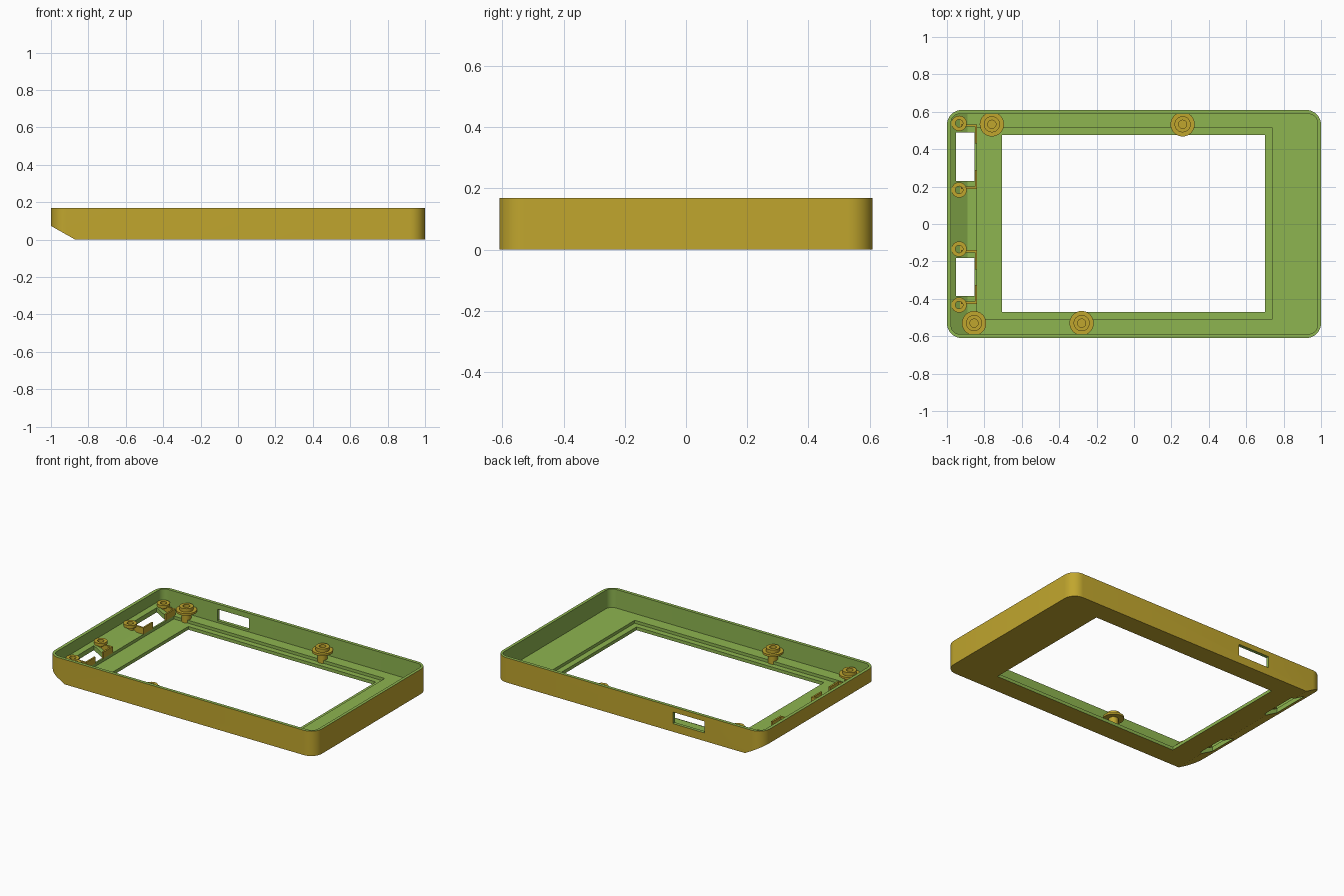
import bpy, bmesh, math
from mathutils import Vector

if "Cube" in bpy.data.objects:
    bpy.data.objects.remove(bpy.data.objects["Cube"])


def material(name, color):
    m = bpy.data.materials.new(name)
    m.diffuse_color = (*color, 1)
    m.use_nodes = True
    m.node_tree.nodes["Principled BSDF"].inputs["Base Color"].default_value = m.diffuse_color
    return m


MATS = [material("mustard yellow", (0.53, 0.38, 0.027)),
        material("leaf green", (0.27, 0.46, 0.08))]


def finish(name, bm):
    bmesh.ops.recalc_face_normals(bm, faces=bm.faces)
    me = bpy.data.meshes.new(name)
    bm.to_mesh(me)
    bm.free()
    for m in MATS:
        me.materials.append(m)
    ob = bpy.data.objects.new(name, me)
    bpy.context.collection.objects.link(ob)
    return ob


def select(ob):
    bpy.ops.object.select_all(action='DESELECT')
    ob.select_set(True)
    bpy.context.view_layer.objects.active = ob


def prism(name, x0, x1, y0, y1, z0, z1, r=0, mat=0, slope=None, top=None):
    """Rounded-rectangle block, optionally trimmed by a sloped plane."""
    bm = bmesh.new()
    pts = []
    for i, (sx, sy) in enumerate([(1, 1), (0, 1), (0, 0), (1, 0)]):
        cx = x1 - r if sx else x0 + r
        cy = y1 - r if sy else y0 + r
        steps = 10 if r else 0
        for k in range(steps + 1):
            a = math.pi / 2 * (i + k / max(steps, 1))
            pts.append((cx + r * math.cos(a), cy + r * math.sin(a), z0))
    f = bm.faces.new([bm.verts.new(p) for p in pts])
    ext = bmesh.ops.extrude_face_region(bm, geom=[f])
    bmesh.ops.translate(bm, vec=(0, 0, z1 - z0),
                        verts=[g for g in ext['geom'] if isinstance(g, bmesh.types.BMVert)])
    if slope:
        (ax, az), (bx, bz) = slope
        cut = bmesh.ops.bisect_plane(bm, geom=bm.verts[:] + bm.edges[:] + bm.faces[:],
                                     plane_co=(ax, 0, az),
                                     plane_no=Vector((bz - az, 0, ax - bx)).normalized(),
                                     clear_outer=True)
        edges = [e for e in bm.edges if e.is_boundary]
        bmesh.ops.holes_fill(bm, edges=edges, sides=0)
    bm.normal_update()
    for f in bm.faces:
        f.material_index = mat
        if top is not None and all(v.co.z > z1 - 1e-4 for v in f.verts):
            f.material_index = top
    return finish(name, bm)


def cut(target, cutter):
    mod = target.modifiers.new("cut", 'BOOLEAN')
    mod.operation = 'DIFFERENCE'
    mod.solver = 'EXACT'
    mod.object = cutter
    select(target)
    bpy.ops.object.modifier_apply(modifier=mod.name)
    bpy.data.objects.remove(cutter)


def lathe(name, x, y, profile, n=32):
    """Closed turned part; the profile starts and ends on the axis."""
    bm = bmesh.new()
    rings = []
    for r, z in profile:
        if r == 0:
            rings.append([bm.verts.new((x, y, z))] * n)
        else:
            rings.append([bm.verts.new((x + r * math.cos(2 * math.pi * k / n),
                                        y + r * math.sin(2 * math.pi * k / n), z))
                          for k in range(n)])
    for a, b in zip(rings, rings[1:]):
        for k in range(n):
            j = (k + 1) % n
            bm.faces.new(list(dict.fromkeys([a[k], a[j], b[j], b[k]])))
    ob = finish(name, bm)
    select(ob)
    bpy.ops.object.shade_smooth_by_angle(angle=math.radians(35))
    return ob


# Bezel shell: outer body, hollow, screen recess and window
shell = prism("bezel_shell", -1, 1, -0.61, 0.61, 0, 0.168, r=0.08, top=1,
              slope=((-1, 0.073), (-0.87, 0)))
cut(shell, prism("hollow", -0.978, 0.98, -0.588, 0.588, 0.042, 0.3, r=0.045, mat=1,
                 slope=((-0.978, 0.092), (-0.89, 0.042))))
cut(shell, prism("screen_recess", -0.84, 0.74, -0.508, 0.513, 0.022, 0.1, mat=1))
cut(shell, prism("screen_window", -0.705, 0.70, -0.47, 0.475, -0.1, 0.1, mat=1))

# Openings in the sloped edge and the slot in the back wall
PORTS = [(0.23, 0.49), (-0.385, -0.182)]
for y0, y1 in PORTS:
    cut(shell, prism("port", -0.952, -0.852, y0, y1, -0.1, 0.15, mat=1))
cut(shell, prism("card_slot", -0.567, -0.328, 0.55, 0.7, 0.055, 0.133, mat=1))
select(shell)
bpy.ops.object.shade_smooth_by_angle(angle=math.radians(20))

# Flanged screw posts
for i, (x, y) in enumerate([(-0.76, 0.533), (0.26, 0.533), (-0.855, -0.53), (-0.28, -0.53)]):
    lathe(f"screw_post_{i + 1}", x, y,
          [(0, 0.02), (0.03, 0.02), (0.03, 0.088), (0.065, 0.088), (0.065, 0.102),
           (0.043, 0.102), (0.043, 0.125), (0.022, 0.125), (0.022, 0.06), (0, 0.06)])

# Small posts and corner brackets around each port
for p, (y0, y1) in enumerate(PORTS):
    for s, y in ((-1, y0), (1, y1)):
        tag = f"{p + 1}_{'front' if s < 0 else 'back'}"
        lathe(f"port_post_{tag}", -0.935, y + s * 0.048,
              [(0, 0.053), (0.025, 0.053), (0.025, 0.077), (0.041, 0.077), (0.041, 0.097),
               (0.02, 0.097), (0.02, 0.065), (0, 0.065)], 24)
        w = sorted((y + s * 0.030, y + s * 0.042))
        prism(f"bracket_wall_{tag}", -0.925, -0.84, *w, 0.042, 0.085)
        w = sorted((y + s * 0.042, y - s * 0.06))
        prism(f"bracket_return_{tag}", -0.851, -0.84, *w, 0.03, 0.085)
